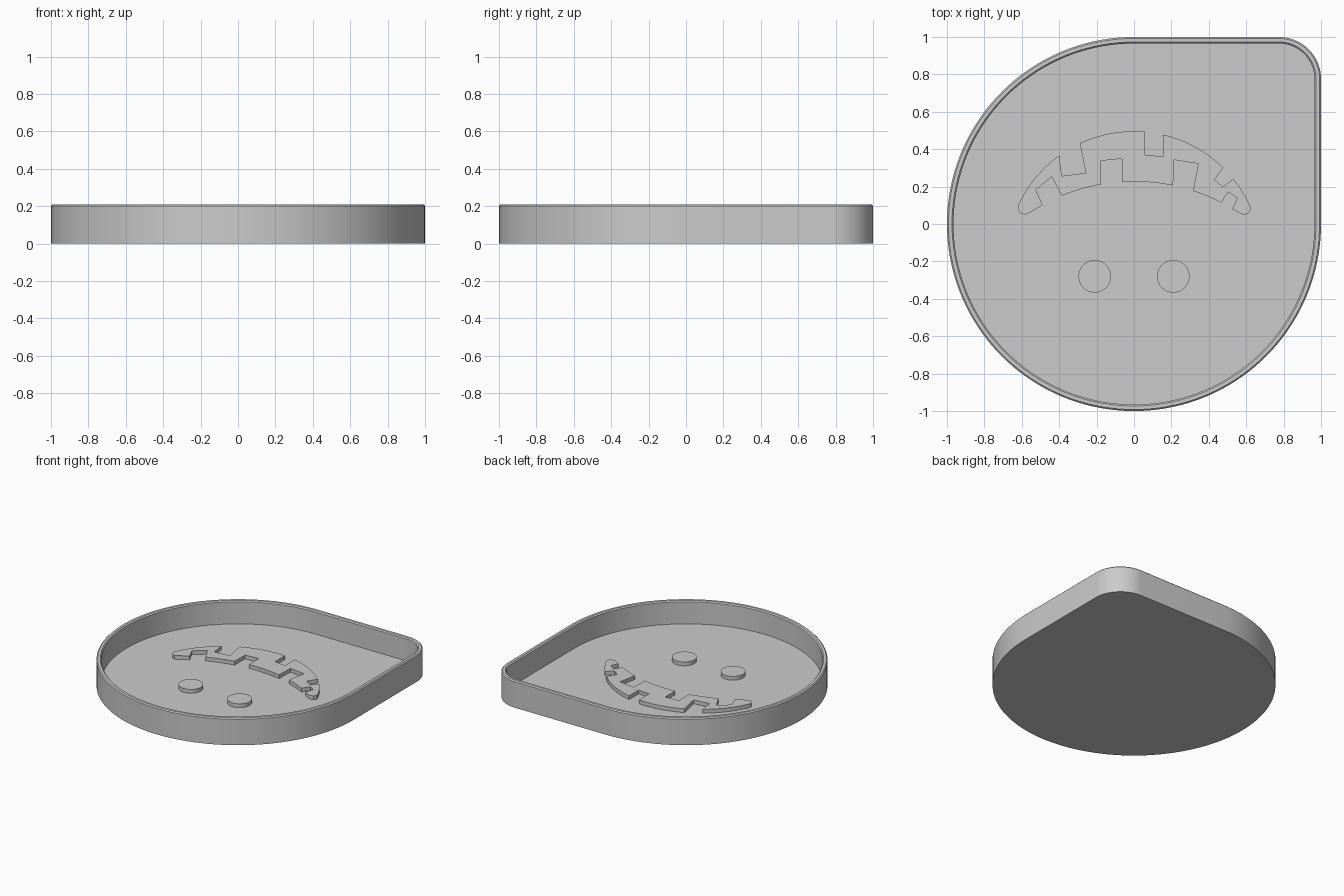
import bpy
import bmesh
from math import sin, cos, pi, sqrt, radians

if "Cube" in bpy.data.objects:
    bpy.data.objects.remove(bpy.data.objects["Cube"])

grey = bpy.data.materials.new("plain grey")
grey.use_nodes = True
grey.diffuse_color = (0.6, 0.6, 0.6, 1)
grey.node_tree.nodes["Principled BSDF"].inputs["Base Color"].default_value = (0.6, 0.6, 0.6, 1)

FLOOR = 0.03
TOP = 0.21


def loft(name, loops):
    """Skin a stack of matching closed loops and cap both ends."""
    bm = bmesh.new()
    rings = [[bm.verts.new(p) for p in loop] for loop in loops]
    for low, high in zip(rings, rings[1:]):
        for i in range(len(low)):
            j = (i + 1) % len(low)
            bm.faces.new((low[i], low[j], high[j], high[i]))
    bm.faces.new(rings[0][::-1])
    bm.faces.new(rings[-1])
    bmesh.ops.recalc_face_normals(bm, faces=bm.faces)
    mesh = bpy.data.meshes.new(name)
    bm.to_mesh(mesh)
    bm.free()
    mesh.materials.append(grey)
    obj = bpy.data.objects.new(name, mesh)
    bpy.context.collection.objects.link(obj)
    bpy.ops.object.select_all(action="DESELECT")
    obj.select_set(True)
    bpy.context.view_layer.objects.active = obj
    bpy.ops.object.shade_smooth_by_angle(angle=radians(25))
    return obj


def arc(cx, cy, r, start, end, steps):
    angles = [start + (end - start) * i / steps for i in range(steps + 1)]
    return [(cx + r * cos(a), cy + r * sin(a)) for a in angles]


def plate(name, points, top):
    return loft(name, [[(x, y, z) for x, y in points] for z in (FLOOR - 0.01, top)])


# Tray: round outline with one squared-off, rounded corner
def outline(inset, z):
    corner = 0.225
    c = 1 - corner
    pts = arc(0, 0, 1 - inset, pi / 2, 2 * pi, 108)
    pts += arc(c, c, corner - inset, 0, pi / 2, 24)
    return [(x, y, z) for x, y in pts]


loft("tray", [outline(*p) for p in (
    (0, 0), (0, TOP - 0.008), (0.008, TOP), (0.027, TOP),
    (0.035, TOP - 0.008), (0.035, FLOOR))])

# Two round studs on the floor
for side, x in (("left", 0.21), ("right", -0.21)):
    plate(side + "_stud", arc(x, -0.28, 0.087, 0, 2 * pi * 47 / 48, 47), 0.06)


# Notched crescent, walked along its upper arc and back along its lower arc
def upper(x):
    return (x, -0.187 + sqrt(0.683 ** 2 - x * x))


def lower(x):
    return (x, -0.793 + sqrt(1.02 ** 2 - x * x))


def edge(curve, x0, x1, steps=10):
    return [curve(x0 + (x1 - x0) * i / steps) for i in range(steps + 1)]


crescent = (
    edge(upper, -0.62, -0.4)
    + [(-0.386, 0.257), (-0.257, 0.273)]
    + edge(upper, -0.29, 0.06, 16)
    + [(0.06, 0.37), (0.156, 0.36)]
    + edge(upper, 0.156, 0.477, 14)
    + [(0.43, 0.236), (0.477, 0.198)]
    + edge(upper, 0.531, 0.62)
    + [(0.624, 0.075), (0.612, 0.057), (0.592, 0.05), (0.573, 0.054),
       (0.525, 0.08), (0.552, 0.139), (0.504, 0.171)]
    + edge(lower, 0.467, 0.316)
    + [(0.343, 0.322), (0.214, 0.343)]
    + edge(lower, 0.209, -0.064)
    + [(-0.064, 0.349), (-0.177, 0.338)]
    + edge(lower, -0.177, -0.386)
    + [(-0.44, 0.252), (-0.525, 0.182), (-0.488, 0.102),
       (-0.567, 0.055), (-0.585, 0.05), (-0.605, 0.057), (-0.617, 0.073)]
)
plate("notched_crescent", crescent, 0.06)
